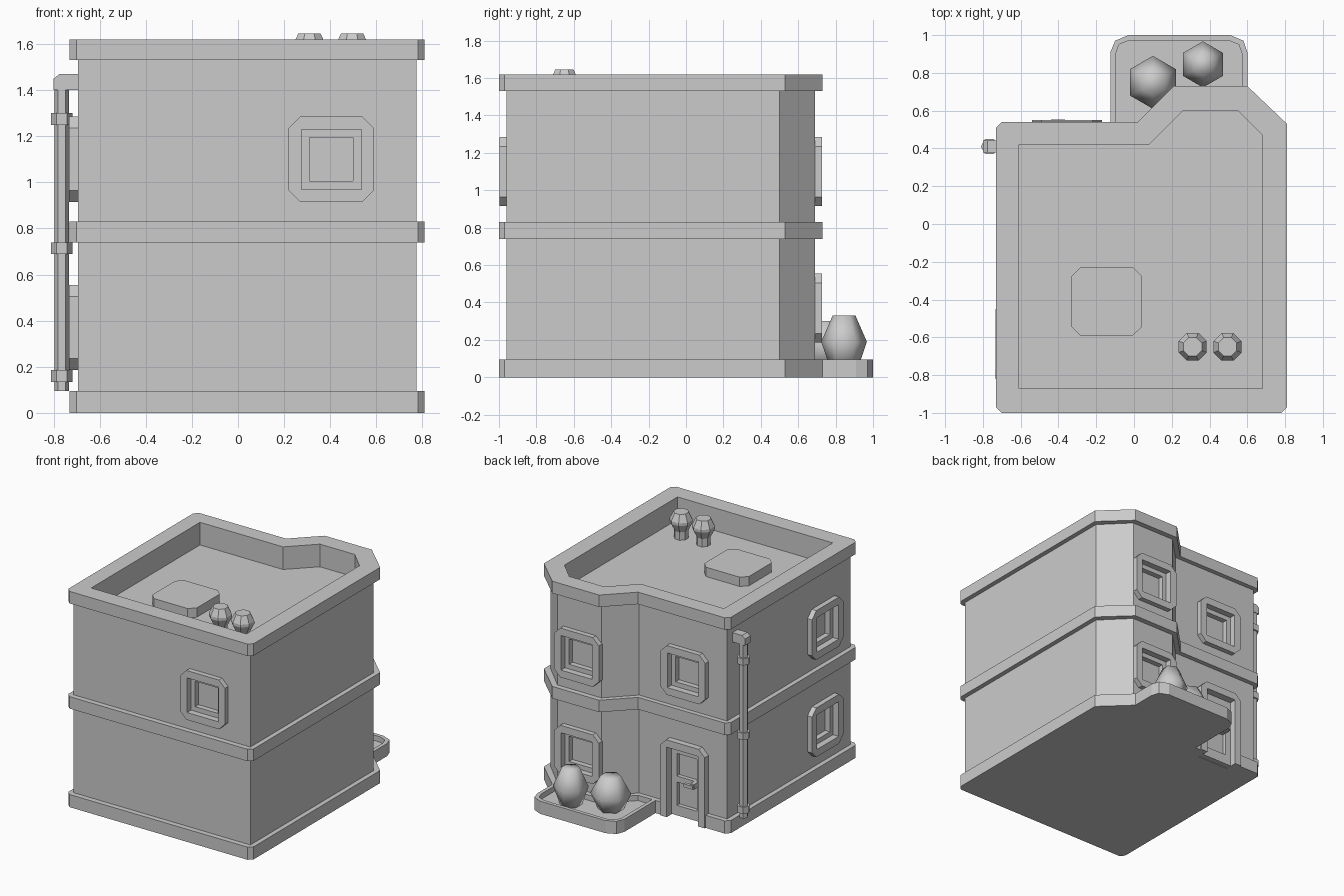
import bpy, bmesh
from math import pi, cos, sin
from mathutils import Matrix, Vector

if "Cube" in bpy.data.objects:
    bpy.data.objects.remove(bpy.data.objects["Cube"])


def prism(name, pts, d0, d1, mat=Matrix()):
    """Extrude a 2D outline from d0 to d1 along local z, then place it."""
    bm = bmesh.new()
    face = bm.faces.new([bm.verts.new((x, y, d0)) for x, y in pts])
    ext = bmesh.ops.extrude_face_region(bm, geom=[face])["geom"]
    bmesh.ops.translate(bm, vec=(0, 0, d1 - d0),
                        verts=[v for v in ext if isinstance(v, bmesh.types.BMVert)])
    bm.transform(mat)
    bmesh.ops.recalc_face_normals(bm, faces=bm.faces)
    return to_object(name, bm)


def to_object(name, bm):
    me = bpy.data.meshes.new(name)
    bm.to_mesh(me)
    bm.free()
    ob = bpy.data.objects.new(name, me)
    bpy.context.collection.objects.link(ob)
    return ob


def cut(ob, *args):
    """Subtract a prism from an object and remove the cutter."""
    cutter = prism("cutter", *args)
    cutter.hide_render = True
    mod = ob.modifiers.new("cut", "BOOLEAN")
    mod.operation, mod.solver, mod.object = "DIFFERENCE", "EXACT", cutter
    bpy.context.view_layer.objects.active = ob
    bpy.ops.object.modifier_apply(modifier=mod.name)
    bpy.data.objects.remove(cutter)


def rect(x0, y0, x1, y1, c=0):
    """Rectangle outline, with chamfered corners if c > 0."""
    if not c:
        return [(x0, y0), (x1, y0), (x1, y1), (x0, y1)]
    return [(x0 + c, y0), (x1 - c, y0), (x1, y0 + c), (x1, y1 - c),
            (x1 - c, y1), (x0 + c, y1), (x0, y1 - c), (x0, y0 + c)]


def lathe(name, rings, sides, x, y, turn=0.0):
    """Stack of regular polygons (radius, z) around a vertical axis."""
    bm = bmesh.new()
    loops = [[bm.verts.new((x + r * cos(turn + 2 * pi * i / sides),
                            y + r * sin(turn + 2 * pi * i / sides), z))
              for i in range(sides)] for r, z in rings]
    for a, b in zip(loops, loops[1:]):
        for i in range(sides):
            j = (i + 1) % sides
            bm.faces.new((a[i], a[j], b[j], b[i]))
    bm.faces.new(loops[0][::-1])
    bm.faces.new(loops[-1])
    return to_object(name, bm)


def on_wall(x, y, z, angle):
    """Local x along the wall, local y up, local z outward."""
    return Matrix.Translation((x, y, z)) @ Matrix.Rotation(angle, 4, 'Z') @ Matrix.Rotation(pi / 2, 4, 'X')


BAND = [(-.70, -1), (.78, -1), (.81, -.97), (.81, .53), (.60, .73),
        (.21, .73), (.02, .54), (-.70, .54), (-.73, .51), (-.73, -.97)]
WALL = [(-.695, -.96), (.775, -.96), (.775, .50), (.585, .69),
        (.22, .69), (.035, .505), (-.695, .505)]
INNER = [(-.61, -.87), (.68, -.87), (.68, .47), (.55, .60),
         (.26, .60), (.08, .42), (-.61, .42)]

# Walls, bands and sunken roof
walls = prism("walls", WALL, 0.01, 1.6)
cut(walls, INNER, 1.45, 1.8)
base = prism("base_band", BAND, 0, .095)
prism("middle_band", BAND, .74, .83)
parapet = prism("parapet", BAND, 1.53, 1.62)
cut(parapet, INNER, 1.4, 1.8)

# Windows: raised frame, inner sash, recessed pane
spots = [(.405, -.96, 1.10, 0),
         (.40, .69, 1.10, pi), (.40, .69, .37, pi), (-.355, .505, 1.10, pi),
         (-.695, -.635, 1.10, -pi / 2), (-.695, -.635, .37, -pi / 2)]
hole, glass = rect(-.13, -.13, .13, .13), rect(-.095, -.095, .095, .095)
for spot in spots:
    m = on_wall(*spot)
    cut(walls, hole, -.05, .2, m)
    frame = prism("window_frame", rect(-.185, -.185, .185, .185, .05), -.005, .038, m)
    cut(frame, hole, -.2, .2, m)
    sash = prism("window_sash", hole, -.052, -.01, m)
    cut(sash, glass, -.2, .2, m)

# Door: frame, panelled leaf and handle
m = on_wall(-.355, .505, 0, pi)
opening = rect(-.13, -.1, .13, .525)
cut(walls, opening, -.05, .2, m)
cut(base, opening, -.05, .2, m)
frame = prism("door_frame", [(-.185, 0), (.185, 0), (.185, .53), (.135, .58),
                             (-.135, .58), (-.185, .53)], -.005, .045, m)
cut(frame, opening, -.2, .2, m)
leaf = prism("door_leaf", rect(-.13, .005, .13, .525), -.055, -.01, m)
for lo, hi in ((.08, .255), (.30, .47)):
    cut(leaf, rect(-.085, lo, .085, hi), -.04, .2, m)
prism("door_handle_post", rect(.06, .26, .09, .30), -.02, .035, m)
prism("door_handle_lever", rect(.01, .265, .085, .29), .025, .048, m)

# Roof hatch and vents
prism("roof_hatch", rect(-.33, -.59, .04, -.23, .045), 1.44, 1.52)
for x in (.31, .495):
    lathe("roof_vent", [(.05, 1.44), (.05, 1.51), (.08, 1.57), (.08, 1.59), (.053, 1.645)],
          8, x, -.65, pi / 8)

# Planter box with two bushes
planter = prism("planter", [(-.125, .50), (.60, .50), (.60, .91), (.58, .97), (.51, 1),
                            (-.03, 1), (-.10, .97), (-.125, .91)], 0, .095)
cut(planter, [(-.097, .52), (.572, .52), (.572, .90), (.555, .95), (.50, .972),
              (-.025, .972), (-.08, .95), (-.097, .90)], .055, .3)
for x, y, r, mid, top in ((.10, .75, .14, .17, .30), (.365, .845, .122, .19, .33)):
    bush = lathe("bush", [(r * .6, .045), (r, mid), (r * .5, top)], 6, x, y, pi / 2)
    for p in bush.data.polygons:
        p.use_smooth = True

# Drainpipe with collars and top elbow
px, py = -.765, .41
lathe("drainpipe", [(.032, .095), (.032, 1.41)], 6, px, py)
for z in (.135, .69, 1.25):
    lathe("pipe_collar", [(.046, z), (.046, z + .05)], 6, px, py)
prism("pipe_elbow", [(-.80, 1.40), (-.733, 1.40), (-.69, 1.40), (-.69, 1.47),
                     (-.775, 1.47), (-.80, 1.45)], -.032, .032, on_wall(0, py, 0, 0))
